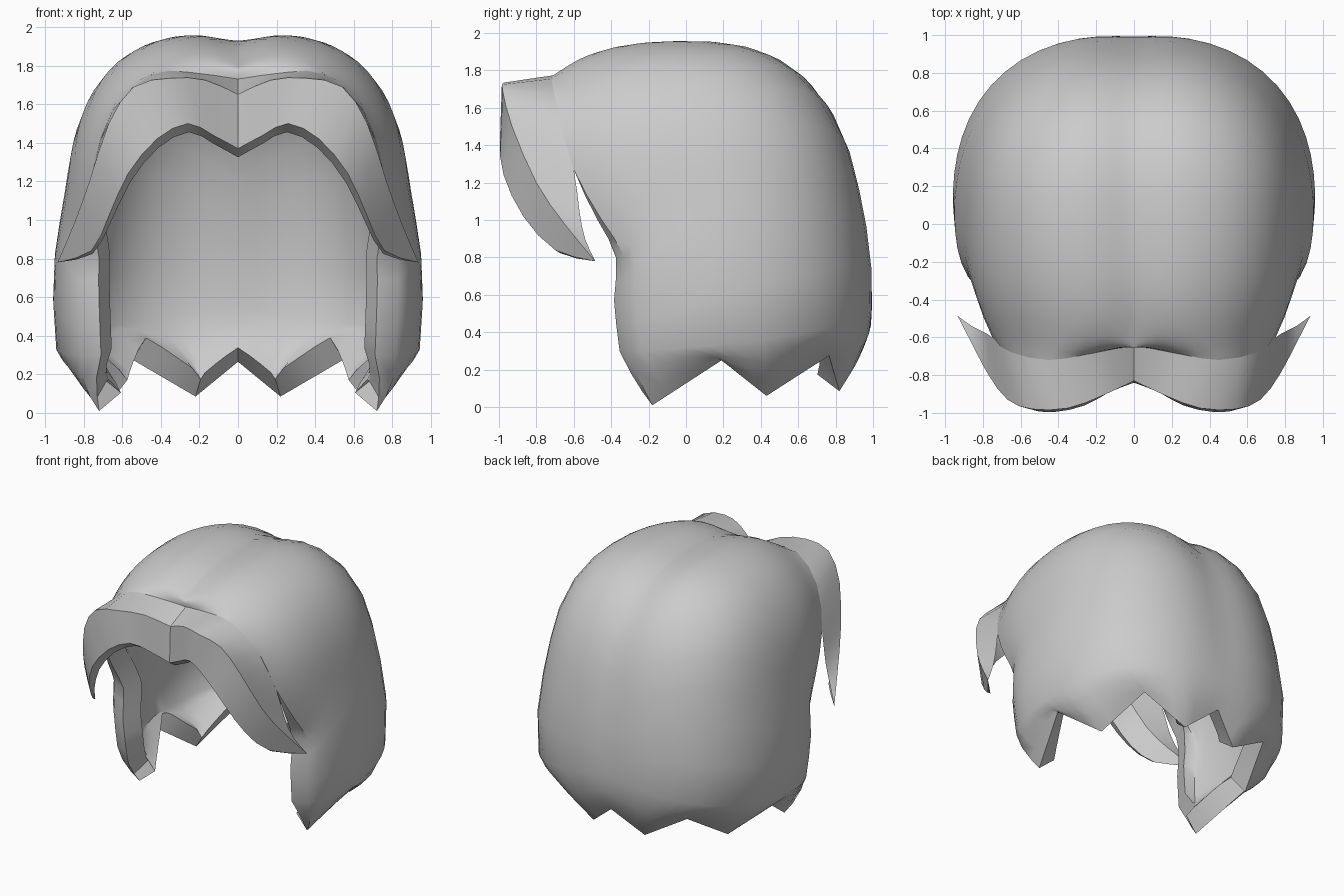
import bpy, bmesh, math
from mathutils import Vector as V

if "Cube" in bpy.data.objects:
    bpy.data.objects.remove(bpy.data.objects["Cube"])

C = V((0, 0, .45))


def level(p):
    # rounded head form, narrowing towards the crown: below 1 is inside
    t = max(0, min(1, (p.z - .65) / .6))
    t = t * t * (3 - 2 * t)
    a = .97 - .055 * t
    b = 1.005 - .035 * t if p.y > 0 else 1.12
    c = 1.32 if p.z > .65 else .88
    h = (abs(p.x / a) ** 2.5 + abs(p.y / b) ** 2.5) ** .4
    n = 2.6 + .45 * p.x ** 2 / (p.x ** 2 + p.y ** 2 + 1e-6)
    return h ** n + abs((p.z - .65) / c) ** n


def radius(d):
    lo, hi = 0, 3
    for _ in range(30):
        m = (lo + hi) / 2
        lo, hi = (m, hi) if level(C + d * m) < 1 else (lo, m)
    x = (d * lo).x
    fade = .35 + .65 * max(0, d.z)
    return lo * (1 - .026 * fade * math.exp(-(x / .17) ** 2))   # centre parting


def spline(keys, steps):
    k = [V(p) for p in keys]
    k = [2 * k[0] - k[1]] + k + [2 * k[-1] - k[-2]]
    out = []
    for i in range(1, len(k) - 2):
        p0, p1, p2, p3 = k[i - 1:i + 3]
        for j in range(steps):
            t = j / steps
            out.append(.5 * (2 * p1 + (p2 - p0) * t + (2 * p0 - 5 * p1 + 4 * p2 - p3) * t * t
                             + (3 * p1 - p0 - 3 * p2 + p3) * t ** 3))
    return out + [k[-2]]


def make(name, rows, wrap=False, closed=False):
    bm = bmesh.new()
    g = [[bm.verts.new(p) for p in r] for r in rows]
    n = len(rows[0])
    for a, b in zip(g, g[1:]):
        for j in range(n if wrap else n - 1):
            k = (j + 1) % n
            bm.faces.new((a[j], a[k], b[k], b[j]))
    bmesh.ops.remove_doubles(bm, verts=bm.verts, dist=.0005)
    geo = bm.verts[:] + bm.edges[:] + bm.faces[:]
    bmesh.ops.mirror(bm, geom=geo, axis='X', merge_dist=.001)
    bmesh.ops.recalc_face_normals(bm, faces=bm.faces)
    if not closed:
        bm.normal_update()
        s = sum((f.calc_center_median() - C).dot(f.normal) * f.calc_area() for f in bm.faces)
        if s < 0:
            bmesh.ops.reverse_faces(bm, faces=bm.faces)
    me = bpy.data.meshes.new(name)
    bm.to_mesh(me)
    bm.free()
    ob = bpy.data.objects.new(name, me)
    bpy.context.collection.objects.link(ob)
    return ob


def smooth(ob, deg):
    bpy.ops.object.select_all(action='DESELECT')
    ob.select_set(True)
    bpy.context.view_layer.objects.active = ob
    bpy.ops.object.shade_smooth_by_angle(angle=math.radians(deg))


# Hair cap: rows sweep from the face opening round to the back midline
arch = [(0, -.64, 1.73), (.25, -.69, 1.765), (.45, -.72, 1.755), (.65, -.68, 1.57), (.75, -.60, 1.27)]
front = arch + [(.80, -.45, 1.0), (.83, -.33, .80), (.83, -.34, .57), (.82, -.31, .30)]
mid = [(0, -.62, 1.77), (0, -.3, 1.9), (0, -.05, 1.95), (0, .25, 1.9), (0, .55, 1.8),
       (0, .75, 1.6), (0, .9, 1.25), (0, .97, .9), (0, .97, .55)]
hem = [(.72, -.18, .01), (.86, .19, .25), (.66, .43, .06), (.545, .765, .275), (.22, .82, .085), (0, .92, .265)]
SEG = 4
N = SEG * (len(hem) - 1)
rows = []
for f, m in zip(spline(front, 2), spline(mid, 2)):
    df, dm = (f - C).normalized(), (m - C).normalized()
    kf = (f - C).length / radius(df)
    row = []
    for j in range(N + 1):
        u = j / N
        d = df.slerp(dm, u)
        row.append(C + d * radius(d) * (1 + (kf - 1) * (1 - u) ** 8))
    row[-1].x = 0
    rows.append(row)
hem_row = []
for a, b in zip(hem, hem[1:]):
    hem_row += [V(a).lerp(V(b), j / SEG) for j in range(SEG)]
hem_row.append(V(hem[-1]))
last = rows[-1]
for t in (.4, .75):
    r = []
    for a, b in zip(last, hem_row):
        p = a.lerp(b, t)
        out = V((p.x, p.y, 0)).normalized() * (a - b).length * .35 * t * (1 - t)
        r.append(p + out)
    r[-1].x = 0
    rows.append(r)
rows.append(hem_row)
# Inward fold along the face opening, fading out at both ends
for i, r in enumerate(rows):
    w = max(0, min(1, (i - 8) / 4, (len(rows) - 1 - i) / 3))
    r.insert(0, r[0] + V((-.11, -.045, 0)) * w)
cap = make("hair_cap", rows)
sol = cap.modifiers.new("thickness", 'SOLIDIFY')
sol.thickness, sol.offset = .15, -1
bpy.context.view_layer.objects.active = cap
cap.select_set(True)
bpy.ops.object.modifier_apply(modifier="thickness")
smooth(cap, 40)

# Fringe: one swept lock per side, tapering to a tip
tip = (.935, -.485, .78)
back = arch + [(.80, -.57, 1.05), (.86, -.54, .90), tip]
ridge = [(0, -.83, 1.65), (.17, -.91, 1.725), (.35, -.975, 1.735), (.54, -.98, 1.69), (.67, -.93, 1.5),
         (.77, -.80, 1.2), (.85, -.65, .98), tip]
lower = [(0, -.84, 1.37), (.13, -.89, 1.44), (.26, -.96, 1.5), (.42, -.995, 1.42), (.57, -.975, 1.24),
         (.67, -.87, 1.02), (.76, -.70, .84), tip]
B, R, L = (spline(k, 2) for k in (back, ridge, lower))
locks = []
for i, (b, r, l) in enumerate(zip(B, R, L)):
    w = 1 - i / (len(B) - 1)
    q = min(1, w * 2.5)
    side = -.04 * (1 - w) if i else 0
    inner = l + V((side / 2, .07, -.045)) * q
    under = r + V((side, .07, -.09)) * q
    locks.append([b, r, l, inner, under])
fringe = make("fringe", locks, wrap=True, closed=True)
smooth(fringe, 35)
